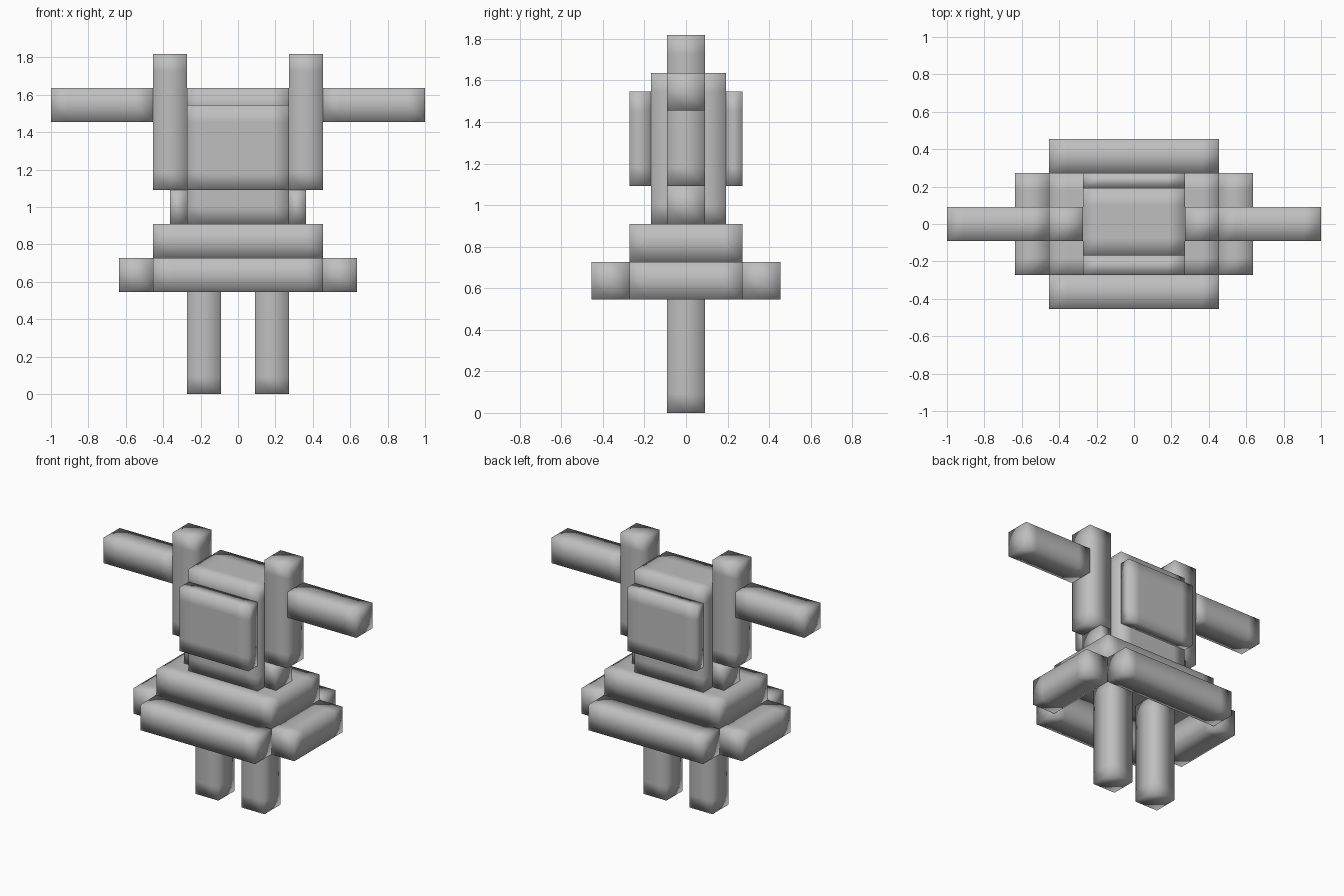
import bpy, bmesh

if "Cube" in bpy.data.objects:
    bpy.data.objects.remove(bpy.data.objects["Cube"])

U = 1 / 11  # block unit

grey = bpy.data.materials.new("plain grey")
grey.diffuse_color = (0.52, 0.52, 0.52, 1)
grey.use_nodes = True
grey.node_tree.nodes["Principled BSDF"].inputs["Base Color"].default_value = grey.diffuse_color


def block(name, x, y, z):
    """Soft-shaded block given in units, with support cuts one unit in from each edge."""
    bm = bmesh.new()
    bmesh.ops.create_cube(bm, size=1)
    for axis, (lo, hi) in enumerate((x, y, z)):
        for v in bm.verts:
            v.co[axis] = (lo if v.co[axis] < 0 else hi) * U
    for axis, (lo, hi) in enumerate((x, y, z)):
        if hi - lo < 1.5:
            continue
        for cut in sorted({lo + 1, hi - 1}):
            co, no = [0, 0, 0], [0, 0, 0]
            co[axis], no[axis] = cut * U, 1
            bmesh.ops.bisect_plane(bm, geom=bm.verts[:] + bm.edges[:] + bm.faces[:],
                                   plane_co=co, plane_no=no)
    bmesh.ops.recalc_face_normals(bm, faces=bm.faces)
    for f in bm.faces:
        f.smooth = True
    mesh = bpy.data.meshes.new(name)
    bm.to_mesh(mesh)
    bm.free()
    mesh.materials.append(grey)
    ob = bpy.data.objects.new(name, mesh)
    bpy.context.collection.objects.link(ob)
    return ob


def pair(name, x, y, z):
    """Left and right copies of a block."""
    block(name + "_right", x, y, z)
    block(name + "_left", (-x[1], -x[0]), y, z)


# Legs reach up inside the hollow skirt
pair("leg", (1, 3), (-1, 1), (0, 8))

# Skirt: solid waist above an open ring of four slabs
block("waist", (-5, 5), (-3, 3), (8, 10))
block("skirt_front", (-5, 5), (-5, -3), (6, 8))
block("skirt_back", (-5, 5), (3, 5), (6, 8))
pair("skirt_side", (5, 7), (-3, 3), (6, 8))

# Torso with raised chest and back plates
block("torso", (-3, 3), (-1.85, 2.12), (10, 18))
block("chest_plate", (-3, 3), (-3, -1.85), (12, 17))
block("back_plate", (-3, 3), (2.12, 3), (12, 17))

# Shoulder posts and outstretched arms
pair("post", (3, 4), (-1, 1), (10, 12))
pair("shoulder", (3, 5), (-1, 1), (12, 20))
pair("arm", (5, 11), (-1, 1), (16, 18))
